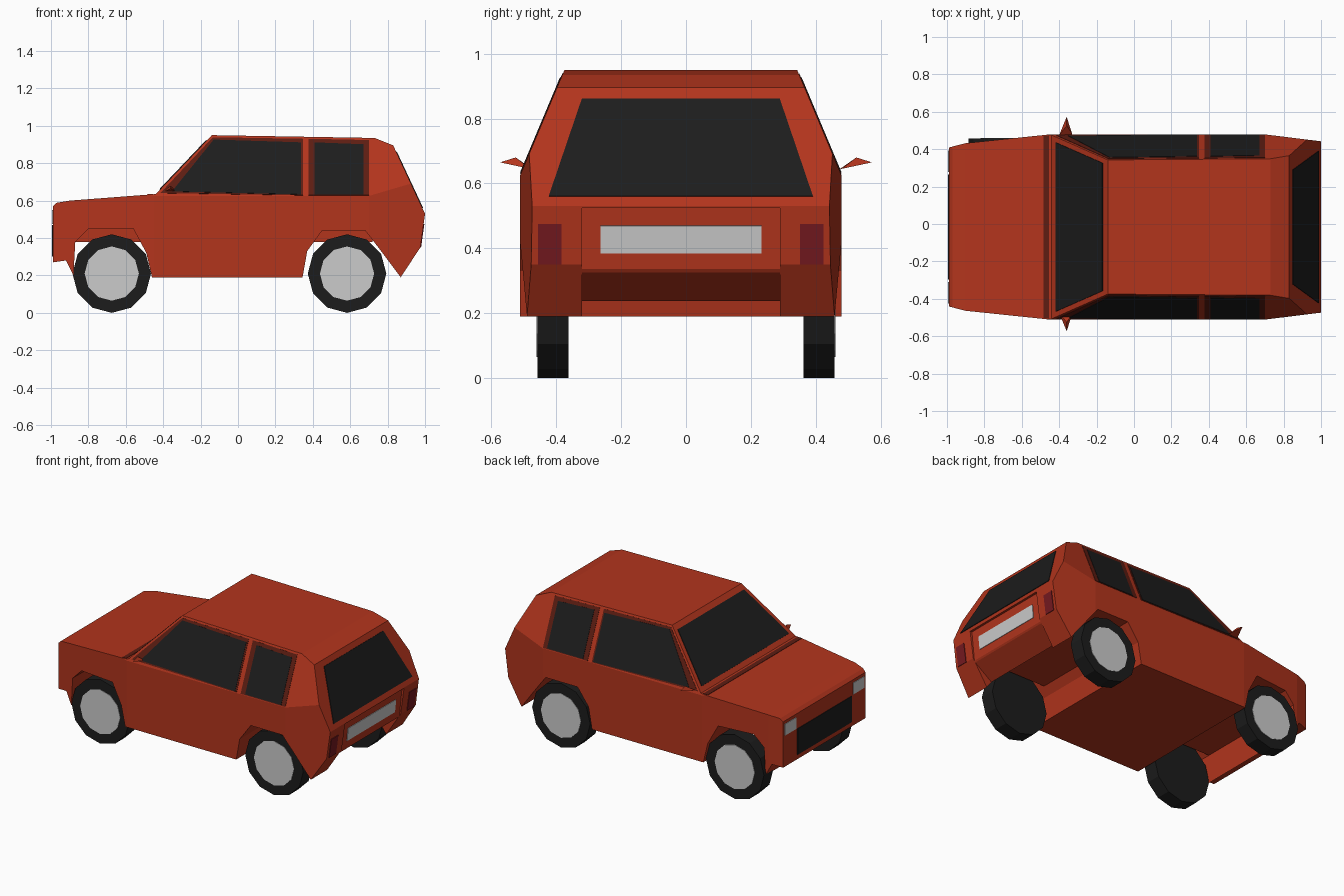
import bpy, bmesh, math
from mathutils import Vector, Matrix

if "Cube" in bpy.data.objects:
    bpy.data.objects.remove(bpy.data.objects["Cube"])

Y0 = -0.016          # the shell sits slightly off the wheel centreline
W = 0.495            # half width of the body
BELT, LEAN = 0.625, 0.42


def material(name, r, g, b):
    m = bpy.data.materials.new(name)
    m.diffuse_color = (r, g, b, 1)
    m.use_nodes = True
    m.node_tree.nodes["Principled BSDF"].inputs["Base Color"].default_value = m.diffuse_color
    return m


RED = material("body_red", 0.45, 0.035, 0.012)
DARK = material("frame_red", 0.11, 0.012, 0.006)
BLACK = material("black", 0.012, 0.012, 0.012)
LAMP = material("lamp_red", 0.18, 0.01, 0.014)


def finish(name, bm, mat=None, y=Y0):
    bmesh.ops.recalc_face_normals(bm, faces=bm.faces)
    me = bpy.data.meshes.new(name)
    bm.to_mesh(me)
    bm.free()
    ob = bpy.data.objects.new(name, me)
    ob.location.y = y
    if mat:
        me.materials.append(mat)
    bpy.context.collection.objects.link(ob)
    return ob


def prism(profile, half):
    """Side profile (x, z) extruded across the width."""
    bm = bmesh.new()
    f = bm.faces.new([bm.verts.new((x, -half, z)) for x, z in profile])
    r = bmesh.ops.extrude_face_region(bm, geom=[f])
    vs = [v for v in r["geom"] if isinstance(v, bmesh.types.BMVert)]
    bmesh.ops.translate(bm, verts=vs, vec=(0, 2 * half, 0))
    bmesh.ops.recalc_face_normals(bm, faces=bm.faces)
    return bm


def trim(bm, co, no):
    """Cut off everything outside a plane, on both sides of the car."""
    for s in (1, -1):
        bmesh.ops.bisect_plane(bm, geom=bm.verts[:] + bm.edges[:] + bm.faces[:], dist=1e-5,
                               plane_co=(co[0], s * co[1], co[2]),
                               plane_no=(no[0], s * no[1], no[2]), clear_outer=True)
        bmesh.ops.holes_fill(bm, edges=[e for e in bm.edges if e.is_boundary], sides=0)


def plate(name, corners, mat, lift=0.004):
    """Thin panel lying on a body surface."""
    pts = [Vector(c) for c in corners]
    mid = sum(pts, Vector()) / len(pts)
    n = (pts[1] - pts[0]).cross(pts[2] - pts[0]).normalized()
    if n.dot(mid - Vector((0, 0, 0.5))) < 0:
        n = -n
    bm = bmesh.new()
    lo = [bm.verts.new(p - n * 0.006) for p in pts]
    hi = [bm.verts.new(p + n * lift) for p in pts]
    bm.faces.new(lo)
    bm.faces.new(hi)
    for i in range(len(pts)):
        j = (i + 1) % len(pts)
        bm.faces.new((lo[i], lo[j], hi[j], hi[i]))
    return finish(name, bm, mat)


# Body shell with open wheel arches
shell = prism([(-0.99, 0.27), (-0.99, 0.57), (-0.97, 0.588), (-0.9, 0.6), (-0.44, 0.635),
               (-0.14, 0.95), (0.73, 0.935), (0.83, 0.895), (1.0, 0.53), (0.975, 0.35),
               (0.87, 0.19), (0.75, 0.35), (0.68, 0.44), (0.45, 0.44), (0.37, 0.33),
               (0.345, 0.19), (-0.46, 0.19), (-0.49, 0.32), (-0.56, 0.45), (-0.8, 0.45),
               (-0.87, 0.38), (-0.88, 0.2), (-0.92, 0.28)], W)
trim(shell, (0, W, BELT), (0, 1, LEAN))                 # leaning cabin sides
trim(shell, (-0.45, W, 0), (-0.047, 0.45, 0))           # tapered front wings
trim(shell, (-0.9, 0.448, 0), (-0.023, 0.09, 0))        # nose corners
trim(shell, (0.7, W, 0), (0.037, 0.3, 0))               # tapered tail
body = finish("body", shell, RED)

# Recessed tail panel between the bumper ends
cutter = finish("tail_cutter", prism([(1.1, 0.525), (0.985, 0.525), (0.965, 0.33), (0.83, 0.235),
                                      (0.8, 0.1), (1.1, 0.1)], 0.305))
cutter.hide_render = True
cutter.display_type = 'WIRE'
cut = body.modifiers.new("tail_recess", 'BOOLEAN')
cut.operation, cut.solver, cut.object = 'DIFFERENCE', 'EXACT', cutter

# Inner floor closing the view through the arches
finish("inner_floor", prism([(-0.9, 0.38), (0.72, 0.38), (0.72, 0.5), (-0.9, 0.5)], 0.33), RED)

# Side windows with dark frames
frames = {"front": [(-0.415, 0.64), (-0.135, 0.938), (0.347, 0.93), (0.347, 0.628)],
          "rear": [(0.377, 0.93), (0.7, 0.923), (0.7, 0.628), (0.377, 0.628)]}
glass = {"front": [(-0.353, 0.648), (-0.13, 0.925), (0.337, 0.91), (0.337, 0.632)],
         "rear": [(0.41, 0.91), (0.67, 0.9), (0.67, 0.632), (0.41, 0.632)]}
for s, side in ((-1, "near"), (1, "far")):
    for kind, shapes, mat, lift in (("frame", frames, DARK, 0.002), ("window", glass, BLACK, 0.004)):
        for key, pts in shapes.items():
            plate(f"{side}_{key}_{kind}",
                  [(x, s * (W - LEAN * (z - BELT)), z) for x, z in pts], mat, lift)

    # Lamps
    def rect(x, y0, y1, z0, z1, lean=0.0):
        return [(x, s * y0, z0), (x, s * y1, z0), (x + lean, s * y1, z1), (x + lean, s * y0, z1)]
    plate(f"{side}_headlight", rect(-0.99, 0.295, 0.41, 0.475, 0.55), None)
    plate(f"{side}_tail_light", rect(0.975, 0.368, 0.44, 0.35, 0.475, 0.0174), LAMP)

    # Door mirror
    bm = bmesh.new()
    for p in [(-0.4, 0.475, 0.645), (-0.33, 0.48, 0.645), (-0.36, 0.525, 0.68), (-0.36, 0.573, 0.665)]:
        bm.verts.new((p[0], s * p[1], p[2]))
    bmesh.ops.convex_hull(bm, input=bm.verts[:])
    finish(f"{side}_mirror", bm, RED, 0)

# Windscreen, rear window, number plate and grille
def across(x0, z0, h0, x1, z1, h1):
    return [(x0, -h0, z0), (x0, h0, z0), (x1, h1, z1), (x1, -h1, z1)]

plate("windscreen", across(-0.417, 0.659, 0.452, -0.167, 0.922, 0.342), BLACK)
plate("cowl_strip", across(-0.485, 0.632, 0.485, -0.455, 0.634, 0.488), DARK, 0.002)
plate("rear_window", across(0.986, 0.56, 0.407, 0.846, 0.86, 0.305), BLACK)
plate("plate", across(0.9705, 0.385, 0.248, 0.979, 0.47, 0.248), None)
plate("grille", across(-0.99, 0.3, 0.28, -0.99, 0.47, 0.28), BLACK)


# Wheels: twelve-sided tyres with flat hub discs
def disc(name, x, y, r, depth, mat):
    bm = bmesh.new()
    bmesh.ops.create_cone(bm, cap_ends=True, segments=12, radius1=r, radius2=r, depth=depth,
                          matrix=Matrix.Translation((x, 0, 0.21)) @ Matrix.Rotation(math.pi / 2, 4, 'X'))
    finish(name, bm, mat, y)

for x, end in ((-0.675, "front"), (0.583, "rear")):
    for s, side in ((-1, "near"), (1, "far")):
        disc(f"{side}_{end}_tyre", x, s * 0.41, 0.21, 0.096, BLACK)
        disc(f"{side}_{end}_hub", x, s * 0.452, 0.145, 0.018, None)
